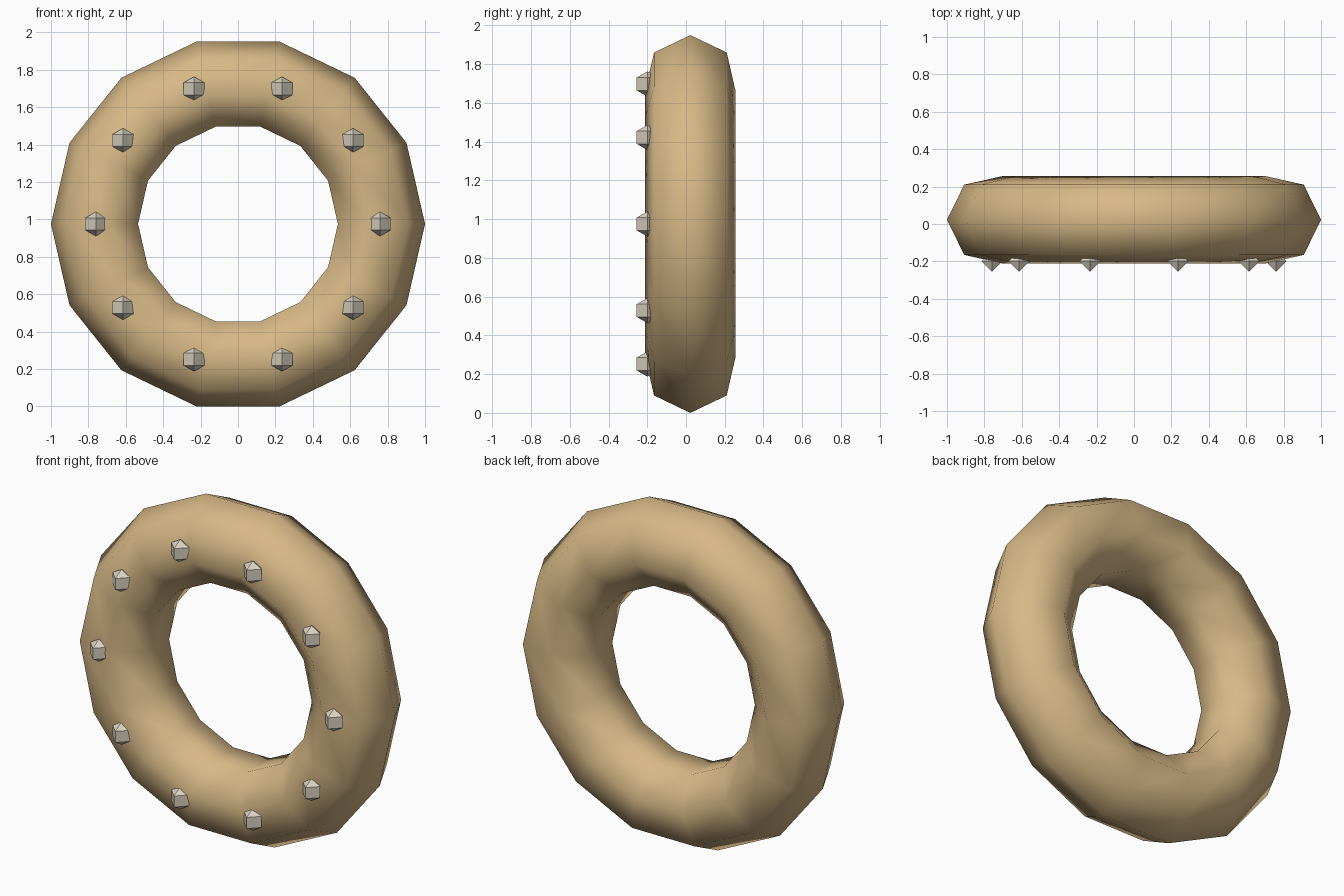
import bpy
from math import cos, sin, pi, radians

if "Cube" in bpy.data.objects:
    bpy.data.objects.remove(bpy.data.objects["Cube"])

CENTRE_Z = 0.975
RING_Y = 0.0225


def material(name, rgb):
    m = bpy.data.materials.new(name)
    m.diffuse_color = (*rgb, 1.0)
    m.use_nodes = True
    m.node_tree.nodes["Principled BSDF"].inputs["Base Color"].default_value = m.diffuse_color
    return m


tan = material("tan", (0.68, 0.48, 0.24))
cream = material("cream", (0.72, 0.66, 0.54))

# Low-poly ring: 14 segments around, 7-sided section
bpy.ops.mesh.primitive_torus_add(
    major_segments=14, minor_segments=7,
    major_radius=0.755, minor_radius=0.245,
    location=(0, RING_Y, CENTRE_Z), rotation=(radians(90), 0, 0))
ring = bpy.context.object
ring.name = "ring"
ring.scale.z = 0.98
ring.data.materials.append(tan)
bpy.ops.object.shade_smooth()

# Ten small faceted studs on the front face
for i in range(10):
    a = i * 2 * pi / 10
    bpy.ops.mesh.primitive_uv_sphere_add(
        segments=4, ring_count=3, radius=0.065,
        location=(0.76 * cos(a), -0.199, CENTRE_Z + 0.76 * sin(a)))
    stud = bpy.context.object
    stud.name = f"stud_{i + 1}"
    stud.data.materials.append(cream)
    bpy.ops.object.shade_flat()
